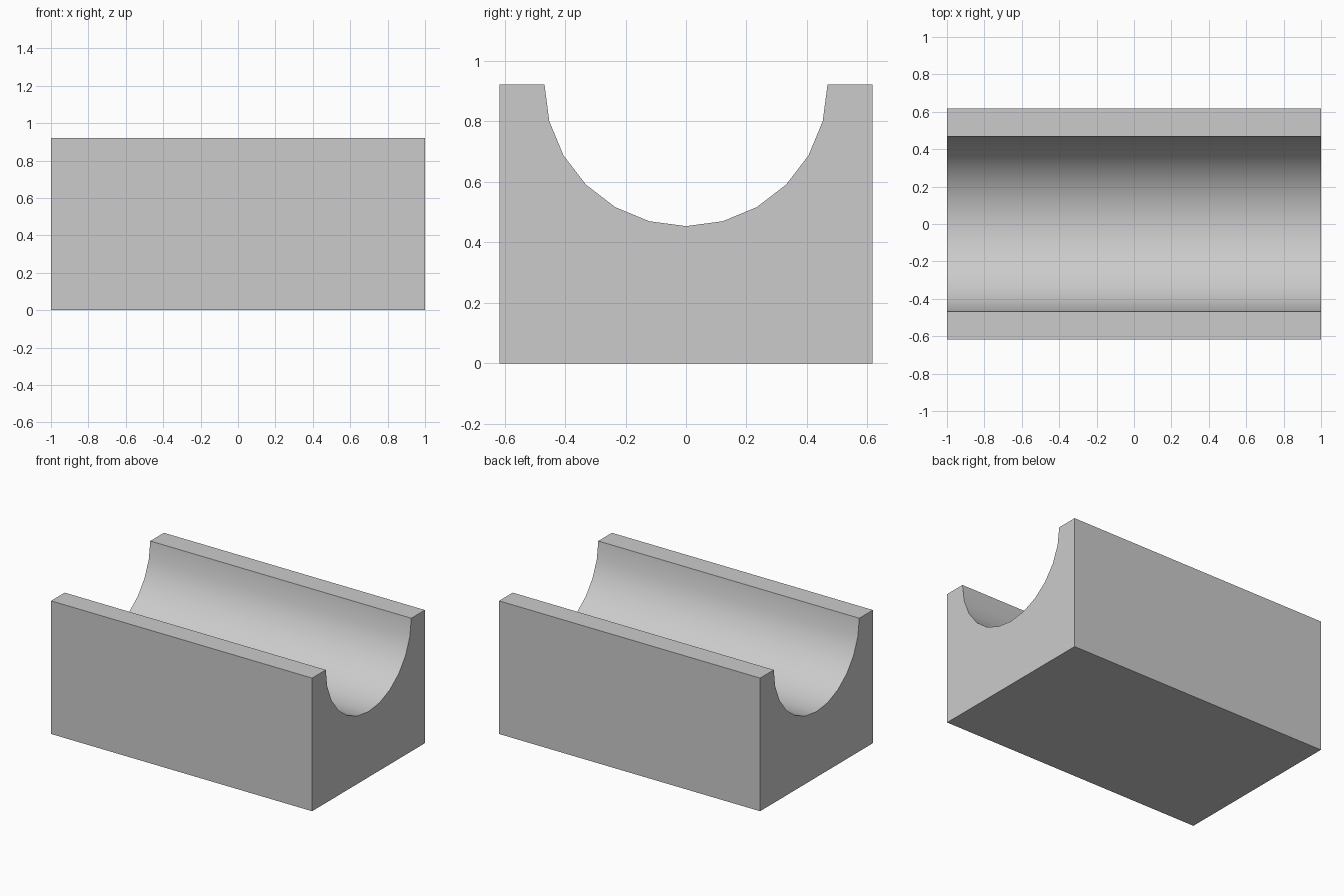
import bpy
import bmesh
from math import sin, cos, pi, radians

cube = bpy.data.objects.get("Cube")
if cube:
    bpy.data.objects.remove(cube, do_unlink=True)

HALF_LENGTH, HALF_WIDTH, HEIGHT = 1.0, 0.617, 0.922
RADIUS, SEGMENTS = 0.468, 12

# Plain grey material
grey = bpy.data.materials.new("light grey")
grey.use_nodes = True
colour = (0.6, 0.6, 0.6, 1)
grey.diffuse_color = colour
grey.node_tree.nodes["Principled BSDF"].inputs["Base Color"].default_value = colour

# Cross-section: block with a half-round channel in its top
profile = [(-HALF_WIDTH, HEIGHT), (-HALF_WIDTH, 0), (HALF_WIDTH, 0), (HALF_WIDTH, HEIGHT)]
for i in range(SEGMENTS + 1):
    a = pi * i / SEGMENTS
    profile.append((RADIUS * cos(a), HEIGHT - RADIUS * sin(a)))

# Extrude the section along the length
bm = bmesh.new()
end = bm.faces.new([bm.verts.new((-HALF_LENGTH, y, z)) for y, z in profile])
swept = bmesh.ops.extrude_face_region(bm, geom=[end], use_keep_orig=True)
moved = [v for v in swept["geom"] if isinstance(v, bmesh.types.BMVert)]
bmesh.ops.translate(bm, verts=moved, vec=(2 * HALF_LENGTH, 0, 0))
bmesh.ops.recalc_face_normals(bm, faces=bm.faces)
mesh = bpy.data.meshes.new("channel_block")
bm.to_mesh(mesh)
bm.free()
mesh.materials.append(grey)

block = bpy.data.objects.new("channel_block", mesh)
bpy.context.collection.objects.link(block)

# Smooth channel, sharp block edges
bpy.ops.object.select_all(action="DESELECT")
block.select_set(True)
bpy.context.view_layer.objects.active = block
bpy.ops.object.shade_smooth_by_angle(angle=radians(30))
